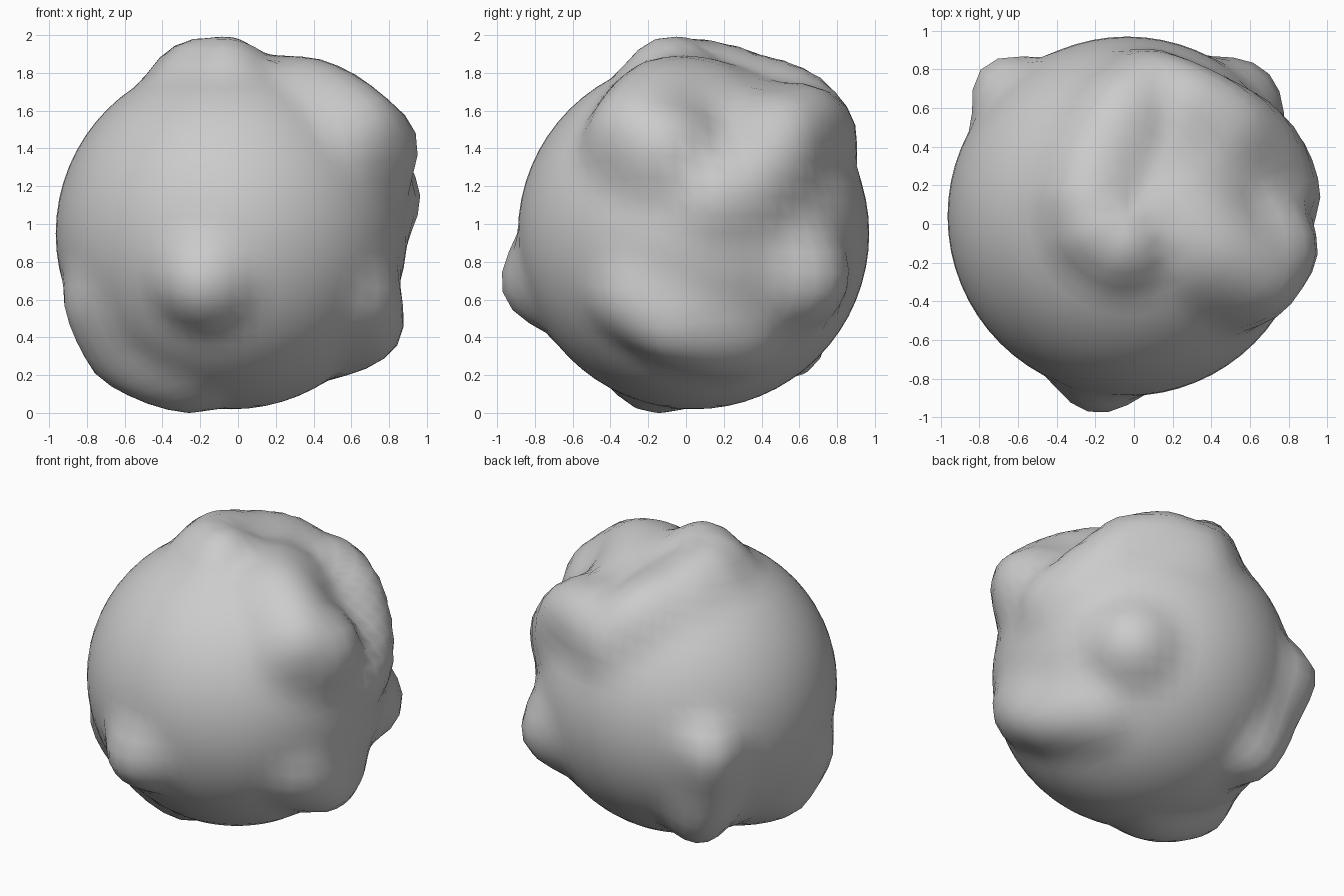
import bpy, bmesh
from mathutils import Vector

if "Cube" in bpy.data.objects:
    bpy.data.objects.remove(bpy.data.objects["Cube"])

CENTRE = Vector((-0.035, 0.04, 0.955))
R = 0.93

# Each raised stroke: (falloff width, crest points relative to the ball centre)
STROKES = [
    # long ridge: over the top, round the back, down the right side
    (0.35, [(-.04, -.16, 1.04), (-.20, -.06, 1.03), (-.25, .12, 1.01), (-.20, .38, .93),
            (-.02, .68, .82), (.15, .81, .67), (.39, .72, .72), (.64, .59, .65),
            (.79, .50, .48), (.94, .31, .29), (.99, .15, .25)]),
    # big front-right mound
    (0.42, [(.42, -.04, .90), (.56, -.20, .88), (.84, -.38, .68), (.95, -.22, .58)]),
    # lower right ridge
    (0.32, [(.84, -.40, -.42), (.88, -.14, -.59), (.69, .28, -.67)]),
    # lower left ridge
    (0.34, [(-.84, -.32, -.48), (-.70, -.22, -.76), (-.32, -.26, -.925)]),
    # back left ridge
    (0.31, [(-.75, .78, -.06), (-.67, .69, -.36), (-.54, .61, -.70)]),
    # single bumps: front, back right
    (0.36, [(-.185, -1.01, -.32)]),
    (0.38, [(.72, .74, -.30)]),
]


def sample(points, steps=14):
    pts = [Vector(p) for p in points]
    out = []
    for a, b in zip(pts, pts[1:]):
        for i in range(steps):
            t = i / steps
            d = a.normalized().slerp(b.normalized(), t)
            out.append((d, a.length * (1 - t) + b.length * t - R))
    out.append((pts[-1].normalized(), pts[-1].length - R))
    return out


strokes = [(w, sample(p)) for w, p in STROKES]


def lift(d):
    total = 0.0
    for width, crest in strokes:
        best = 0.0
        for c, h in crest:
            t = d.angle(c) / width
            if t < 1:
                best = max(best, h * (1 - t * t) ** 2)
        total += best ** 5      # soft maximum of overlapping strokes
    return total ** (1 / 5)


# Ball with the strokes pulled out along its normals
bm = bmesh.new()
bmesh.ops.create_uvsphere(bm, u_segments=64, v_segments=32, radius=R)
for v in bm.verts:
    d = v.co.normalized()
    v.co = CENTRE + d * (R + lift(d))
low = min(v.co.z for v in bm.verts)
for v in bm.verts:
    v.co.z -= low
for f in bm.faces:
    f.smooth = True
mesh = bpy.data.meshes.new("lumpy_ball")
bm.to_mesh(mesh)
bm.free()
ball = bpy.data.objects.new("lumpy_ball", mesh)
bpy.context.collection.objects.link(ball)
